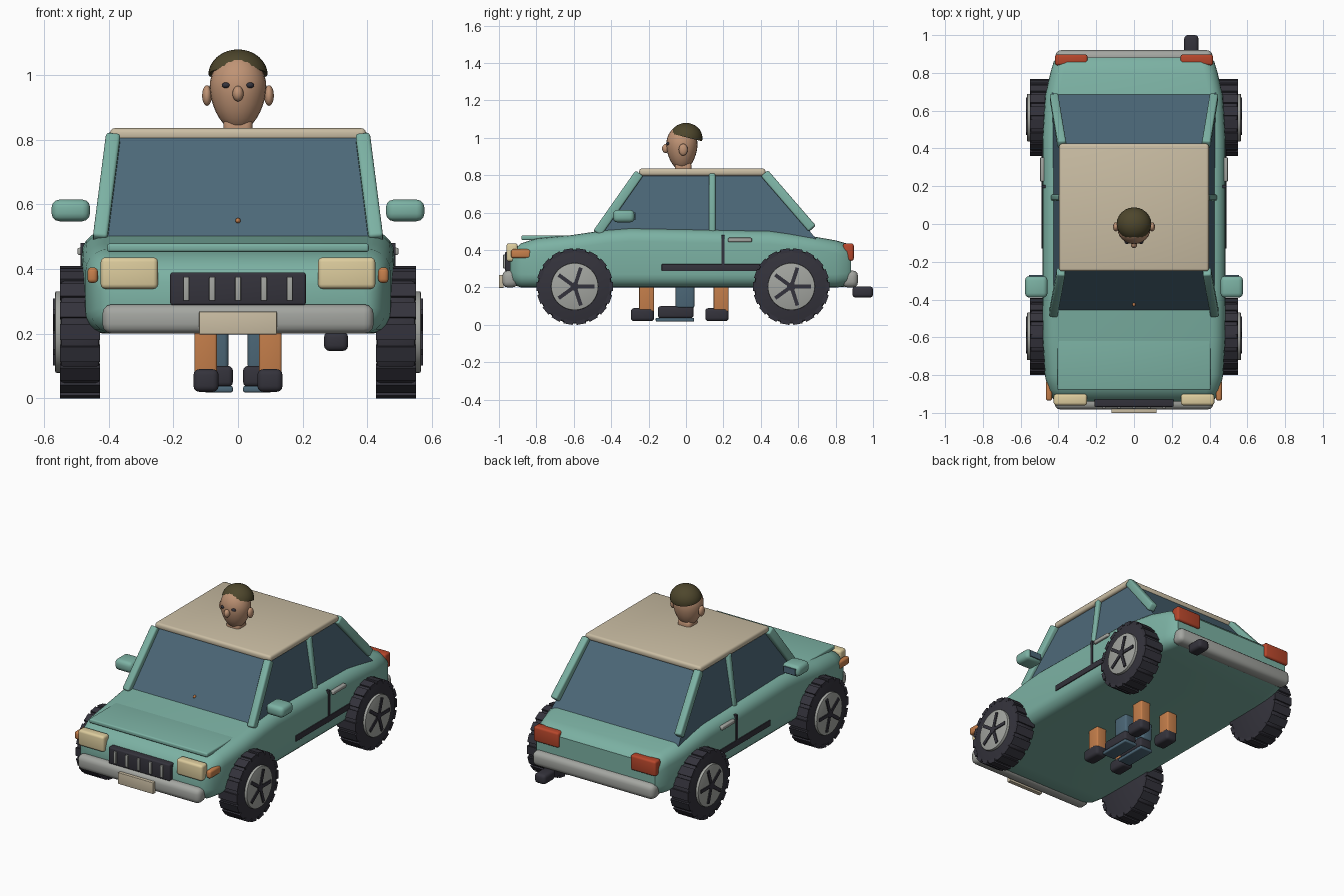
import bpy, bmesh, math
from mathutils import Matrix, Vector

if "Cube" in bpy.data.objects:
    bpy.data.objects.remove(bpy.data.objects["Cube"])


def material(name, hexa):
    lin = [(int(hexa[i:i + 2], 16) / 255) ** 2.2 for i in (0, 2, 4)] + [1]
    m = bpy.data.materials.new(name)
    m.use_nodes = True
    m.diffuse_color = lin
    m.node_tree.nodes["Principled BSDF"].inputs["Base Color"].default_value = lin
    return m


GREEN = material("body_green", "7BB0A2")
GLASS = material("slate_blue", "4E6878")
DARK = material("rubber_dark", "37363E")
GREY = material("trim_grey", "A2A49F")
CREAM = material("lamp_cream", "DCCB9C")
BEIGE = material("roof_beige", "C9BCA2")
ORANGE = material("orange", "C67F4D")
RED = material("lamp_red", "B5482F")
SKIN = material("skin", "BE9274")
HAIR = material("hair_brown", "4F4830")


def finish(name, bm, mat, mirror=False, bevel=0, segs=3):
    """Bevel, shade and link a mesh given in world coordinates."""
    if bevel:
        bmesh.ops.bevel(bm, geom=bm.edges[:], offset=bevel, segments=segs,
                        profile=0.5, affect='EDGES', clamp_overlap=True)
    bmesh.ops.recalc_face_normals(bm, faces=bm.faces[:])
    me = bpy.data.meshes.new(name)
    bm.to_mesh(me)
    bm.free()
    me.materials.append(mat)
    ob = bpy.data.objects.new(name, me)
    bpy.context.collection.objects.link(ob)
    bpy.ops.object.select_all(action='DESELECT')
    ob.select_set(True)
    bpy.context.view_layer.objects.active = ob
    bpy.ops.object.shade_smooth_by_angle(angle=math.radians(35))
    if mirror:
        ob.modifiers.new("Mirror", 'MIRROR')
    return ob


def box(name, x, y, z, mat, bevel=0, mirror=False):
    """Box from (low, high) ranges on each axis."""
    bm = bmesh.new()
    c = [(a + b) / 2 for a, b in (x, y, z)]
    s = [b - a for a, b in (x, y, z)]
    bmesh.ops.create_cube(bm, size=1, matrix=Matrix.Translation(c) @ Matrix.Diagonal((*s, 1)))
    return finish(name, bm, mat, mirror, bevel)


def bar(name, p, q, wide, thick, mat):
    """Mirrored beam between two points, wide along the car."""
    p, q = Vector(p), Vector(q)
    up = (q - p).normalized()
    side = Vector((1, 0, 0)) - up * up.x
    side.normalize()
    rot = Matrix((side, up.cross(side), up)).transposed().to_4x4()
    bm = bmesh.new()
    bmesh.ops.create_cube(bm, size=1, matrix=Matrix.Translation((p + q) / 2) @ rot
                          @ Matrix.Diagonal((thick, wide, (q - p).length, 1)))
    return finish(name, bm, mat, True, 0.01)


def ball(name, c, r, mat, mirror=False):
    bm = bmesh.new()
    bmesh.ops.create_uvsphere(bm, u_segments=20, v_segments=12, radius=1,
                              matrix=Matrix.Translation(c) @ Matrix.Diagonal((*r, 1)))
    return finish(name, bm, mat, mirror)


def loft(name, rings, mat):
    bm = bmesh.new()
    rows = [[bm.verts.new(p) for p in ring] for ring in rings]
    n = len(rows[0])
    for a, b in zip(rows, rows[1:]):
        for i in range(n):
            bm.faces.new((a[i], a[(i + 1) % n], b[(i + 1) % n], b[i]))
    bm.faces.new(rows[0])
    bm.faces.new(rows[-1])
    return finish(name, bm, mat)


def rounded_section(y, w, low, high):
    r = min(0.07, (high - low) * 0.35)
    pts = []
    for k, (sx, z) in enumerate(((1, high - r), (-1, high - r), (-1, low + r), (1, low + r))):
        for j in range(6):
            a = math.pi / 2 * (k + j / 5)
            pts.append((sx * (w - r) + r * math.cos(a), y, z + r * math.sin(a)))
    return pts


# Body shell: y, half width, bottom, top
sections = [(-.94, .40, .24, .36), (-.925, .43, .215, .40), (-.88, .455, .20, .437),
            (-.8, .472, .2, .462), (-.62, .482, .2, .479), (-.42, .484, .2, .508),
            (-.3, .484, .2, .517), (.45, .484, .2, .503), (.68, .47, .2, .473),
            (.8, .443, .2, .452), (.86, .425, .205, .435), (.882, .405, .23, .41)]
loft("body_shell", [rounded_section(*s) for s in sections], GREEN)
box("hood_panel", (-.405, .405), (-.88, -.48), (.453, .479), GREEN, .008)

# Cabin glass, pillars and roof
loft("cabin_glass", [[(-w, f, z), (w, f, z), (w, b, z), (-w, b, z)]
                     for w, f, b, z in ((.435, -.485, .695, .46), (.375, -.245, .415, .81))], GLASS)
bar("front_pillar", (.427, -.475, .49), (.386, -.25, .81), .05, .045, GREEN)
bar("middle_pillar", (.426, .14, .49), (.386, .14, .81), .034, .03, GREEN)
bar("rear_pillar", (.424, .675, .515), (.382, .42, .81), .05, .045, GREEN)
box("roof", (-.396, .396), (-.25, .425), (.797, .836), BEIGE, .014)

# Mirrors and side trim
box("side_mirror", (.458, .577), (-.39, -.275), (.548, .615), GREEN, .024, True)
box("mirror_glass", (.478, .557), (-.278, -.271), (.562, .6), GLASS, 0, True)
box("side_strip", (.46, .489), (-.13, .4), (.288, .325), DARK, .003, True)
box("door_gap", (.45, .488), (.19, .206), (.288, .48), DARK, 0, True)
box("door_handle", (.46, .497), (.225, .352), (.443, .466), GREY, .006, True)

# Front end
box("headlight", (.248, .425), (-.96, -.9), (.339, .436), CREAM, .014, True)
box("front_indicator", (.434, .466), (-.935, -.83), (.357, .405), ORANGE, .012, True)
box("grille", (-.21, .21), (-.968, -.9), (.288, .39), DARK, .008)
for i in range(5):
    x = (i - 2) * .08
    box("grille_bar", (x - .009, x + .009), (-.978, -.95), (.302, .376), GREY, .003)
box("front_bumper", (-.42, .42), (-.982, -.9), (.2, .291), GREY, .03)
box("number_plate", (-.12, .12), (-1, -.975), (.198, .268), BEIGE, .002)

# Rear end
box("tail_light", (.246, .418), (.84, .897), (.343, .436), RED, .012, True)
box("rear_bumper", (-.416, .416), (.835, .92), (.2, .291), GREY, .03)
box("exhaust_pipe", (.266, .341), (.89, 1), (.146, .206), DARK, .018)


# Wheels
def disc(name, y, radius, x, mat, bevel=0):
    bm = bmesh.new()
    m = Matrix.Translation(((x[0] + x[1]) / 2, y, .205)) @ Matrix.Rotation(math.pi / 2, 4, 'Y')
    bmesh.ops.create_cone(bm, cap_ends=True, segments=40, radius1=radius, radius2=radius,
                          depth=x[1] - x[0], matrix=m)
    if bevel:
        rim = [e for e in bm.edges if abs(e.verts[0].co.x - e.verts[1].co.x) < .001]
        bmesh.ops.bevel(bm, geom=rim, offset=bevel, segments=2, profile=.5, affect='EDGES')
    finish(name, bm, mat, True)


def radial_blocks(name, y, count, r, size, x, mat):
    """Boxes spread around a wheel axle; size is x, tangent, radial."""
    bm = bmesh.new()
    for i in range(count):
        turn = Matrix.Rotation(2 * math.pi * i / count - math.pi / 2, 4, 'X')
        bmesh.ops.create_cube(bm, size=1, matrix=Matrix.Translation((x, y, .205)) @ turn
                              @ Matrix.Translation((0, 0, r)) @ Matrix.Diagonal((*size, 1)))
    finish(name, bm, mat, True)


for end, y in (("front", -.595), ("rear", .563)):
    disc(end + "_tyre", y, .198, (.428, .55), DARK, .012)
    radial_blocks(end + "_tread", y, 18, .193, (.124, .05, .022), .489, DARK)
    disc(end + "_rim", y, .126, (.5, .566), GREY, .004)
    radial_blocks(end + "_spokes", y, 5, .056, (.012, .02, .1), .566, DARK)
    disc(end + "_hub", y, .022, (.55, .573), DARK)

# Driver's head above the roof
bm = bmesh.new()
bmesh.ops.create_uvsphere(bm, u_segments=24, v_segments=16, radius=1)
for v in bm.verts:
    t = v.co.z
    taper = 1 + .1 * min(t, 0)
    v.co = (v.co.x * .088 * taper, -.022 + v.co.y * .084 * taper,
            .962 + t * (.105 if t > 0 else .135))
finish("head", bm, SKIN)
box("neck", (-.045, .045), (-.06, .03), (.8, .87), SKIN, .02)
ball("ear", (.096, -.015, .937), (.015, .024, .032), SKIN, True)
ball("nose", (0, -.108, .943), (.017, .02, .024), SKIN)
ball("eye", (.037, -.095, .969), (.013, .011, .009), DARK, True)

bm = bmesh.new()
bmesh.ops.create_uvsphere(bm, u_segments=24, v_segments=16, radius=1,
                          matrix=Matrix.Translation((0, 0, 1)) @ Matrix.Diagonal((.092, .088, .08, 1)))
cut = bmesh.ops.bisect_plane(bm, geom=bm.verts[:] + bm.edges[:] + bm.faces[:],
                             plane_co=(0, 0, 1.003), plane_no=(0, .25, 1), clear_inner=True)
bmesh.ops.holes_fill(bm, edges=[e for e in bm.edges if e.is_boundary])
finish("hair", bm, HAIR)

# Legs under the floor: the driver's and a pet's
box("trouser_leg", (.03, .1), (-.055, .045), (.09, .3), GLASS, .012, True)
box("shoe", (.016, .1), (-.15, .04), (.036, .1), DARK, .014, True)
box("shoe_sole", (.016, .104), (-.162, .044), (.018, .038), GLASS, .006, True)
for end, y in (("front", -.17), ("rear", .228)):
    box(end + "_pet_leg", (.065, .135), (y - .08, y), (.07, .3), ORANGE, .008, True)
    box(end + "_paw", (.06, .138), (y - .125, y), (.02, .09), DARK, .018, True)
ball("pet_nose_tip", (0, -.425, .55), (.008, .012, .008), ORANGE)
